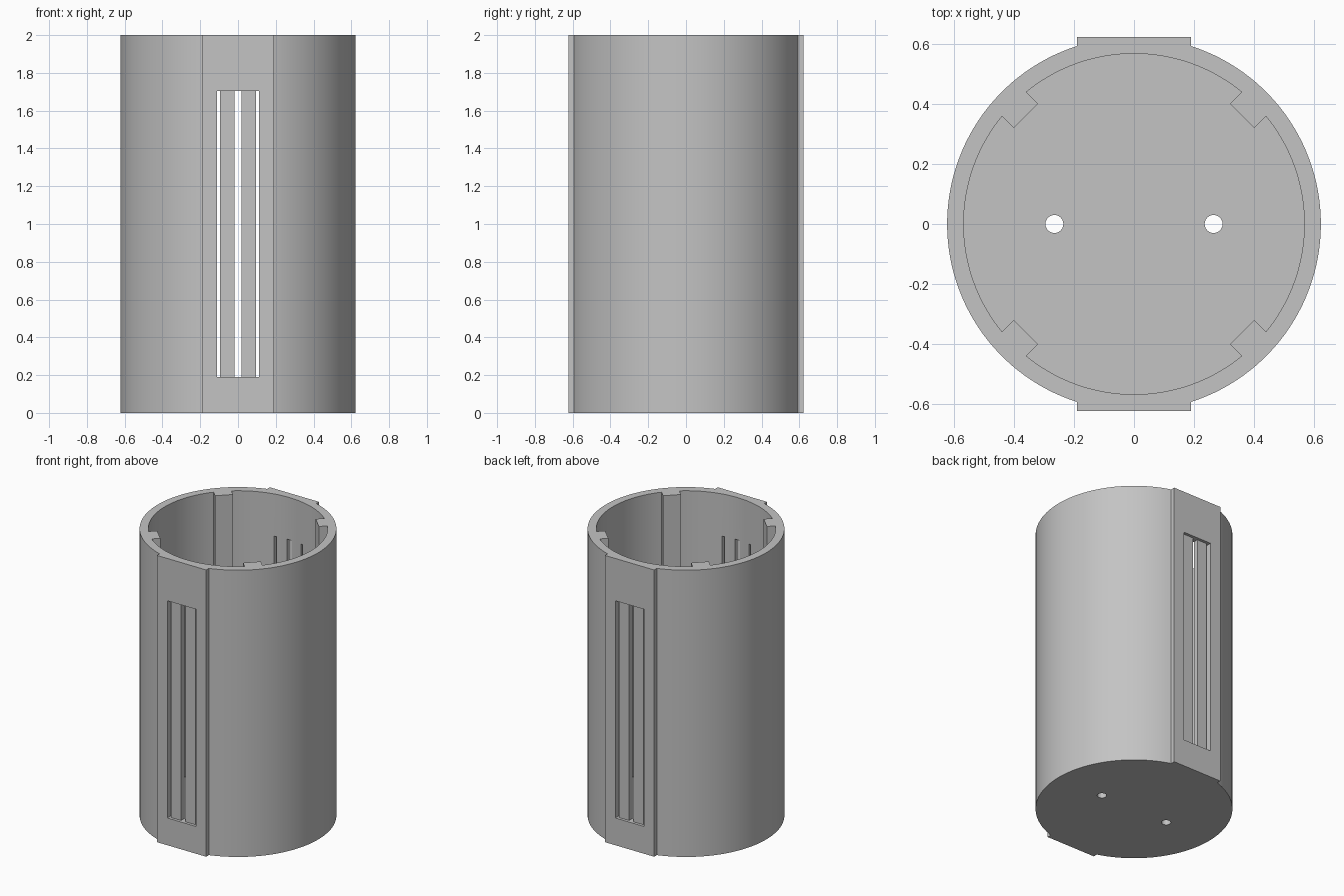
import bpy
import bmesh
from math import cos, sin, asin, pi, radians

OUTER, INNER, HEIGHT, FLOOR = 0.622, 0.567, 2.0, 0.055
PAD_HALF = 0.19          # half width of the flat pads
RIB_HALF, RIB_IN = 0.057, 0.509

old = bpy.data.objects.get("Cube")
if old:
    bpy.data.objects.remove(old, do_unlink=True)

grey = bpy.data.materials.new("plain grey")
grey.use_nodes = True
colour = (0.55, 0.55, 0.55, 1)
grey.diffuse_color = colour
grey.node_tree.nodes["Principled BSDF"].inputs["Base Color"].default_value = colour


def arc(radius, start, end, steps, centre=0.0):
    angles = [start + (end - start) * i / steps for i in range(steps + 1)]
    return [(centre + radius * cos(a), radius * sin(a)) for a in angles]


def prism(name, outline, bottom, top):
    """Extrude a flat outline straight up."""
    bm = bmesh.new()
    face = bm.faces.new([bm.verts.new((x, y, bottom)) for x, y in outline])
    grown = bmesh.ops.extrude_face_region(bm, geom=[face])["geom"]
    moved = [v for v in grown if isinstance(v, bmesh.types.BMVert)]
    bmesh.ops.translate(bm, verts=moved, vec=(0, 0, top - bottom))
    bmesh.ops.recalc_face_normals(bm, faces=bm.faces)
    mesh = bpy.data.meshes.new(name)
    bm.to_mesh(mesh)
    bm.free()
    mesh.materials.append(grey)
    obj = bpy.data.objects.new(name, mesh)
    bpy.context.collection.objects.link(obj)
    return obj


# Round body with a flat pad on the front and the back
edge = pi / 2 - asin(PAD_HALF / OUTER)
outline = arc(OUTER, -edge, edge, 56)
outline += [(PAD_HALF, OUTER), (-PAD_HALF, OUTER)]
outline += arc(OUTER, pi - edge, pi + edge, 56)
outline += [(-PAD_HALF, -OUTER), (PAD_HALF, -OUTER)]
body = prism("slotted_cup", outline, 0, HEIGHT)

# Hollow inside, leaving four square ribs on the diagonals
hollow = []
rib_angle = asin(RIB_HALF / INNER)
for k in range(4):
    mid = pi / 4 + k * pi / 2
    hollow += arc(INNER, mid - pi / 2 + rib_angle, mid - rib_angle, 28)
    for side in (-RIB_HALF, RIB_HALF):
        hollow.append((RIB_IN * cos(mid) - side * sin(mid),
                       RIB_IN * sin(mid) + side * cos(mid)))
cutters = [prism("hollow_cutter", hollow, FLOOR, HEIGHT + 0.2)]

# Recessed windows with three through slots, leaving two bars each
RECESS, DEEP, FAR = 0.602, 0.5, 0.7
half_comb = [(0.018, DEEP), (0.018, RECESS), (0.094, RECESS),
             (0.094, DEEP), (0.11, DEEP), (0.11, FAR)]
comb = half_comb + [(-x, y) for x, y in reversed(half_comb)]
for name, side in (("front", -1), ("back", 1)):
    cutters.append(prism(name + "_window_cutter",
                         [(x, y * side) for x, y in comb], 0.19, 1.705))

# Two round holes in the floor
for name, x in (("right", -0.265), ("left", 0.265)):
    circle = arc(0.03, 0, 2 * pi, 24, x)[:-1]
    cutters.append(prism(name + "_hole_cutter", circle, -0.1, FLOOR + 0.1))

# Apply the cuts and drop the cutters
for cutter in cutters:
    cutter.hide_render = True
    mod = body.modifiers.new(cutter.name, "BOOLEAN")
    mod.operation = "DIFFERENCE"
    mod.solver = "EXACT"
    mod.object = cutter
bpy.context.view_layer.update()
graph = bpy.context.evaluated_depsgraph_get()
result = bpy.data.meshes.new_from_object(body.evaluated_get(graph))
body.modifiers.clear()
body.data = result
for cutter in cutters:
    bpy.data.objects.remove(cutter, do_unlink=True)

# Smooth round walls, crisp corners
bpy.ops.object.select_all(action="DESELECT")
body.select_set(True)
bpy.context.view_layer.objects.active = body
bpy.ops.object.shade_smooth_by_angle(angle=radians(15))
